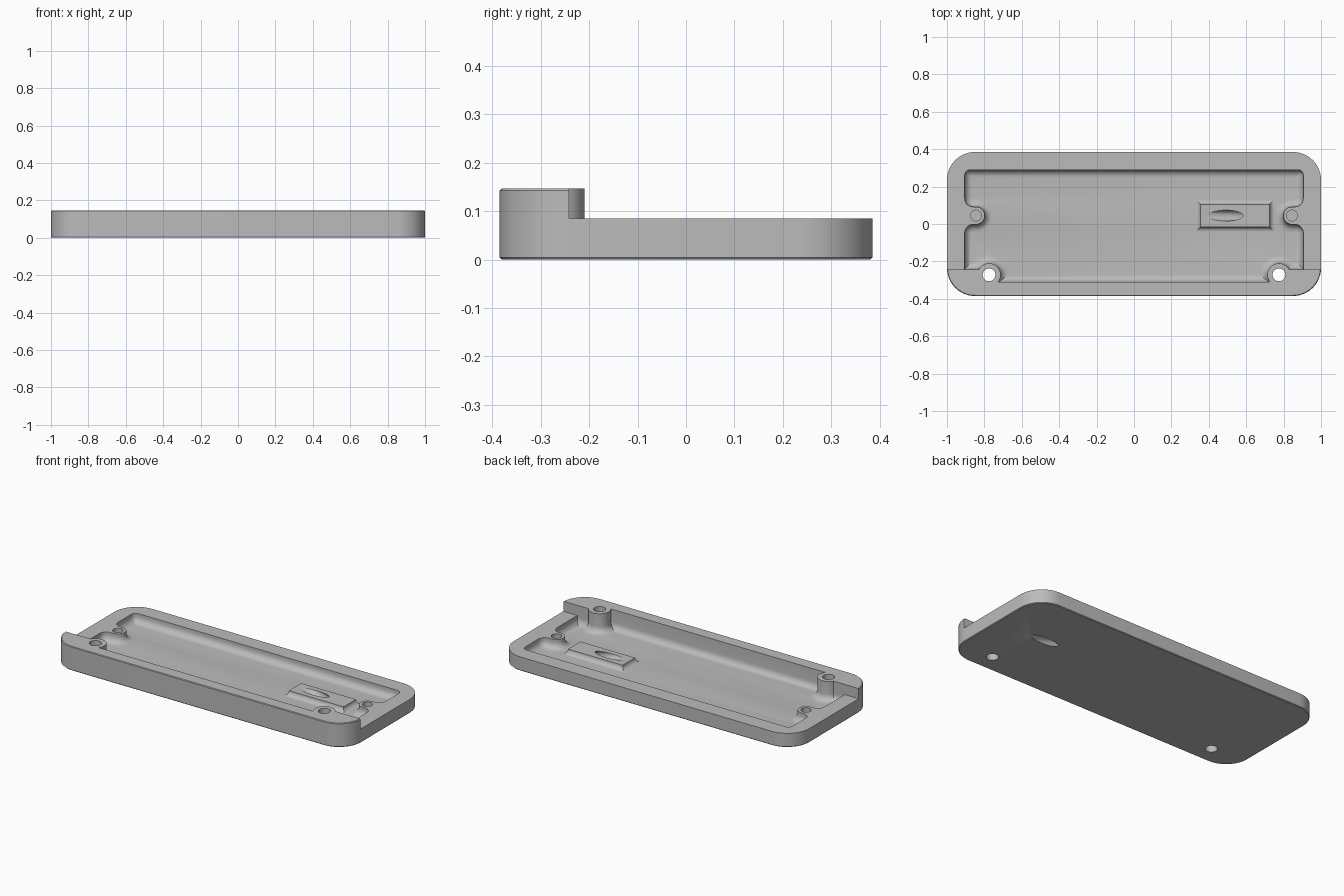
import bpy, bmesh
from math import sin, cos, asin, pi, radians, atan2
from mathutils import Matrix

cube = bpy.data.objects.get("Cube")
if cube:
    bpy.data.objects.remove(cube)

grey = bpy.data.materials.new("plain_grey")
grey.use_nodes = True
colour = (0.5, 0.5, 0.5, 1)
grey.diffuse_color = colour
grey.node_tree.nodes["Principled BSDF"].inputs["Base Color"].default_value = colour

HEIGHT, RIM, FLOOR, FILLET = 0.147, 0.085, 0.03, 0.04
STEP_Y = -0.242                 # back face of the tall front wall
POST = (0.775, -0.272, 0.062)   # front screw post: x, y, radius
EAR = (0.845, 0.045, 0.047)     # side screw boss: x, y, radius


def arc(cx, cy, r, a, b, n=8):
    return [(cx + r * cos(a + (b - a) * i / n), cy + r * sin(a + (b - a) * i / n))
            for i in range(n + 1)]


def mirrored(half):
    return half + [(-x, y) for x, y in reversed(half)]


def loft(name, rings):
    """Solid from stacked rings, each given as (points, z)."""
    bm = bmesh.new()
    loops = [[bm.verts.new((x, y, z)) for x, y in pts] for pts, z in rings]
    n = len(loops[0])
    for low, high in zip(loops, loops[1:]):
        for i in range(n):
            j = (i + 1) % n
            bm.faces.new((low[i], low[j], high[j], high[i]))
    bm.faces.new(loops[0][::-1])
    bm.faces.new(loops[-1])
    bmesh.ops.recalc_face_normals(bm, faces=bm.faces)
    return finish(name, bm)


def finish(name, bm):
    mesh = bpy.data.meshes.new(name)
    bm.to_mesh(mesh)
    bm.free()
    mesh.materials.append(grey)
    ob = bpy.data.objects.new(name, mesh)
    bpy.context.collection.objects.link(ob)
    return ob


def cylinder(name, x, y, r, z0, z1):
    circle = arc(x, y, r, 0, 2 * pi, 32)[:-1]
    return loft(name, [(circle, z0), (circle, z1)])


def combine(target, tool, operation="DIFFERENCE"):
    mod = target.modifiers.new(tool.name, "BOOLEAN")
    mod.operation, mod.solver, mod.object = operation, "EXACT", tool
    bpy.context.view_layer.objects.active = target
    bpy.ops.object.modifier_apply(modifier=mod.name)
    bpy.data.objects.remove(tool)


def outer(d):
    r = 0.15 - d
    return mirrored(arc(0.85, -0.235, r, -pi / 2, 0, 12) + arc(0.85, 0.235, r, 0, pi / 2, 12))


def cavity(d):
    """Pocket outline moved inward by d, wrapping round posts and bosses."""
    wall, front, back = 0.905 - d, -0.31 + d, 0.29 - d
    px, py, pr = POST
    pr += d
    pts = arc(px, py, pr, pi - asin((front - py) / pr), asin((STEP_Y + d - py) / pr), 20)
    pts.append((wall, STEP_Y + d))
    ex, ey, er = EAR
    er += d
    f = max(0.045 - d, 0.003)
    pts += arc(wall - f, ey - er - f, f, 0, pi / 2)
    pts += arc(ex, ey, er, -pi / 2, -3 * pi / 2, 20)
    pts += arc(wall - f, ey + er + f, f, -pi / 2, 0)
    c = max(0.03 - d, 0.003)
    pts += arc(wall - c, back - c, c, 0, pi / 2)
    return mirrored(pts)


# Tray body with slightly eased edges
tray = loft("tray", [(outer(0.004), 0), (outer(0), 0.004),
                     (outer(0), HEIGHT - 0.004), (outer(0.004), HEIGHT)])

# Lower the rim behind the front wall, leaving the posts standing
px, py, pr = POST
pr += 0.002
a = asin((STEP_Y - py) / pr)
step = mirrored(arc(px, py, pr, pi - a, a, 16) + [(1.2, STEP_Y), (1.2, 0.6)])
combine(tray, loft("step_cutter", [(step, RIM), (step, 0.3)]))

# Pocket with a rounded floor edge
rings = []
for i in range(7):
    t = pi / 2 * (1 - i / 6)
    rings.append((cavity(FILLET * (1 - cos(t))), FLOOR + FILLET * (1 - sin(t))))
rings.append((cavity(0), 0.3))
combine(tray, loft("pocket_cutter", rings))


# Raised pad with a flared base
def pad_ring(d):
    x, y = 0.185 + d, 0.06 + d
    return [(0.54 + sx * x, 0.045 + sy * y) for sx, sy in ((-1, -1), (1, -1), (1, 1), (-1, 1))]


PAD_TOP, FLARE = 0.06, 0.03
rings = [(pad_ring(FLARE), 0.02)]
for i in range(7):
    t = pi / 2 * i / 6
    rings.append((pad_ring(FLARE * (1 - sin(t))), PAD_TOP - 0.0005 - FLARE * cos(t)))
rings.append((pad_ring(0), PAD_TOP))
combine(tray, loft("raised_pad", rings), "UNION")

# Screw holes: through the posts, blind in the side bosses
for side in (-1, 1):
    combine(tray, cylinder("post_hole", side * POST[0], POST[1], 0.034, -0.1, 0.3))
    combine(tray, cylinder("boss_hole", side * EAR[0], EAR[1], 0.029, FLOOR, 0.3))

# Slanted cable passage running down through the pad
bm = bmesh.new()
slant = Matrix.Rotation(atan2(0.182, PAD_TOP), 4, "Y")
place = Matrix.Translation((0.581, 0.045, PAD_TOP / 2)) @ slant.inverted()
bmesh.ops.create_cone(bm, cap_ends=True, segments=32, radius1=0.029, radius2=0.029,
                      depth=0.6, matrix=place)
combine(tray, finish("passage_cutter", bm))

# Smooth rounded faces, crisp edges
bpy.ops.object.select_all(action="DESELECT")
tray.select_set(True)
bpy.context.view_layer.objects.active = tray
bpy.ops.object.shade_smooth_by_angle(angle=radians(30))
